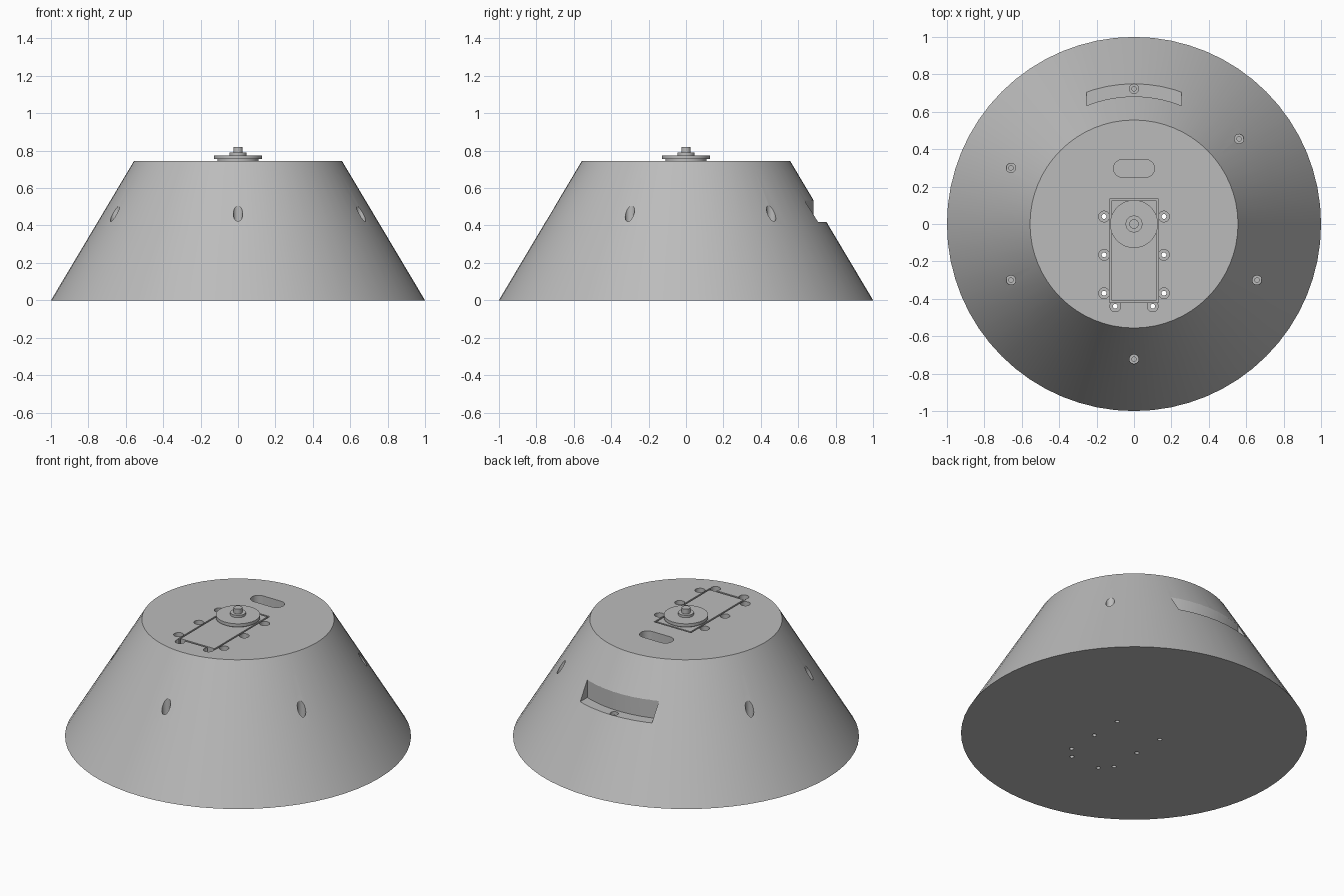
import bpy, bmesh, math
from mathutils import Matrix, Vector

cube = bpy.data.objects.get("Cube")
if cube:
    bpy.data.objects.remove(cube, do_unlink=True)

SIDES = 64
HEIGHT, SEAM = 0.745, 0.375
R_BOTTOM, R_TOP = 1.0, 0.556

grey = bpy.data.materials.new("plain grey")
grey.use_nodes = True
GREY = (0.5, 0.5, 0.5, 1)
grey.diffuse_color = GREY
grey.node_tree.nodes["Principled BSDF"].inputs["Base Color"].default_value = GREY


def cone_radius(z):
    return R_BOTTOM + (R_TOP - R_BOTTOM) * z / HEIGHT


def add_lathe(bm, profile, x=0, y=0, sides=SIDES):
    """Closed solid of revolution from (radius, z) points, bottom to top."""
    rings = [[bm.verts.new((x + r * math.cos(a), y + r * math.sin(a), z))
              for a in (2 * math.pi * i / sides for i in range(sides))]
             for r, z in profile]
    for low, high in zip(rings, rings[1:]):
        for i in range(sides):
            j = (i + 1) % sides
            bm.faces.new((low[i], low[j], high[j], high[i]))
    bm.faces.new(rings[0][::-1])
    bm.faces.new(rings[-1])


def add_prism(bm, outline, z0, z1):
    """Vertical prism from an (x, y) outline."""
    base = bm.faces.new([bm.verts.new((x, y, z0)) for x, y in outline])
    top = bmesh.ops.extrude_face_region(bm, geom=[base])["geom"]
    bmesh.ops.translate(bm, vec=(0, 0, z1 - z0),
                        verts=[v for v in top if isinstance(v, bmesh.types.BMVert)])


def rectangle(x, y0, y1):
    return [(-x, y0), (x, y0), (x, y1), (-x, y1)]


def finish(bm, name):
    bmesh.ops.recalc_face_normals(bm, faces=bm.faces)
    mesh = bpy.data.meshes.new(name)
    bm.to_mesh(mesh)
    bm.free()
    mesh.materials.append(grey)
    obj = bpy.data.objects.new(name, mesh)
    bpy.context.collection.objects.link(obj)
    return obj


def lathe(name, profile):
    bm = bmesh.new()
    add_lathe(bm, profile)
    return finish(bm, name)


# Tapered body in two stacked shells
base = lathe("base_shell", [(R_BOTTOM, 0), (cone_radius(SEAM), SEAM)])
lid = lathe("upper_shell", [(cone_radius(SEAM), SEAM), (R_TOP, HEIGHT)])

# Cutter: motor recess, rounded cable slot and curved rear window
bm = bmesh.new()
add_prism(bm, rectangle(0.13, -0.42, 0.135), 0.5, 0.9)
cap = [math.radians(-90 + 15 * i) for i in range(13)]
oval = [(0.063 + 0.047 * math.cos(a), 0.297 + 0.047 * math.sin(a)) for a in cap]
oval += [(-x, y) for x, y in reversed(oval)]
add_prism(bm, oval, 0.6, 0.9)
half, wall = 0.253, 0.682
arc = [half * (i / 8 - 1) for i in range(17)]
window = [(x, math.sqrt(wall ** 2 - x * x)) for x in arc] + [(half, 1.1), (-half, 1.1)]
add_prism(bm, window, 0.42, 0.65)
recesses = finish(bm, "recess_cutter")

# Cutter: counterbored screw holes through the top and around the slope
bm = bmesh.new()
top_screws = [(s * x, y) for s in (-1, 1)
              for x, y in ((0.16, 0.04), (0.16, -0.165), (0.16, -0.37), (0.1, -0.44))]
for x, y in top_screws:
    add_lathe(bm, [(0.013, -0.1), (0.013, 0.70), (0.029, 0.70), (0.029, 0.9)], x, y, 20)
for degrees in (-90, -24.5, 39, 90, 155.5, 204.5):
    a = math.radians(degrees)
    add_lathe(bm, [(0.012, 0.25), (0.012, 0.40), (0.025, 0.40), (0.025, 0.9)],
              0.723 * math.cos(a), 0.723 * math.sin(a), 20)
bores = finish(bm, "screw_hole_cutter")

for shell in (base, lid):
    for cutter in (recesses, bores):
        if shell == base and cutter == recesses:
            continue
        cutter.hide_render = True
        mod = shell.modifiers.new("cut", 'BOOLEAN')
        mod.object, mod.operation, mod.solver = cutter, 'DIFFERENCE', 'EXACT'
        bpy.context.view_layer.objects.active = shell
        bpy.ops.object.modifier_apply(modifier=mod.name)
for cutter in (recesses, bores):
    bpy.data.objects.remove(cutter, do_unlink=True)

# Motor sitting flush in its recess, with a narrow gap around it
bm = bmesh.new()
add_prism(bm, rectangle(0.12, -0.408, 0.125), 0.5, HEIGHT)
motor = finish(bm, "motor_body")

# Turning disc with collar, hub and shaft
disc = lathe("output_disc", [(0.11, 0.74), (0.11, 0.755), (0.128, 0.755), (0.128, 0.775),
                             (0.045, 0.775), (0.045, 0.79), (0.025, 0.79), (0.025, 0.82)])

bpy.ops.object.select_all(action='DESELECT')
for obj in (base, lid, motor, disc):
    obj.select_set(True)
bpy.context.view_layer.objects.active = base
bpy.ops.object.shade_smooth_by_angle(angle=math.radians(30))
